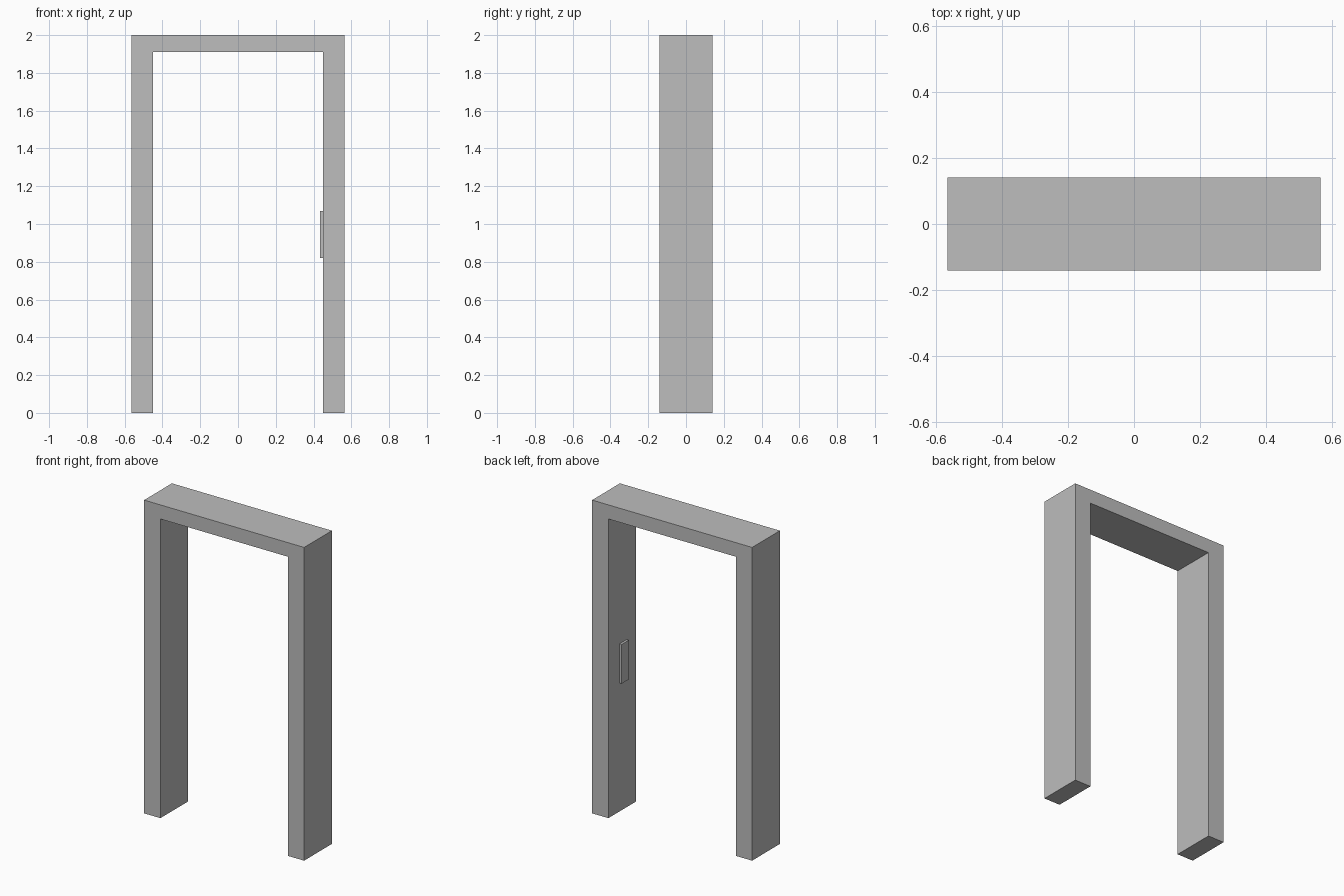
import bpy
import bmesh

cube = bpy.data.objects.get("Cube")
if cube:
    bpy.data.objects.remove(cube, do_unlink=True)

# Single grey material
grey = bpy.data.materials.new("plain grey")
grey.use_nodes = True
colour = (0.51, 0.51, 0.51, 1)
grey.diffuse_color = colour
grey.node_tree.nodes["Principled BSDF"].inputs["Base Color"].default_value = colour


def extruded(name, profile, y_front, y_back):
    """Extrude an (x, z) outline from y_front to y_back."""
    bm = bmesh.new()
    face = bm.faces.new([bm.verts.new((x, y_front, z)) for x, z in profile])
    new = bmesh.ops.extrude_face_region(bm, geom=[face])["geom"]
    verts = [g for g in new if isinstance(g, bmesh.types.BMVert)]
    bmesh.ops.translate(bm, verts=verts, vec=(0, y_back - y_front, 0))
    bmesh.ops.recalc_face_normals(bm, faces=bm.faces)
    mesh = bpy.data.meshes.new(name)
    bm.to_mesh(mesh)
    bm.free()
    mesh.materials.append(grey)
    obj = bpy.data.objects.new(name, mesh)
    bpy.context.collection.objects.link(obj)
    return obj


# Door frame: mirrored half outline forms the two jambs and the head
outer, inner, height, opening = 0.565, 0.45, 2.0, 1.91
half = [(inner, opening), (inner, 0), (outer, 0), (outer, height)]
outline = half + [(-x, z) for x, z in reversed(half)]
extruded("door_frame", outline, -0.14, 0.14)

# Strike plate standing proud of the left jamb's inner face
proud, low, high = 0.435, 0.82, 1.07
extruded("strike_plate",
         [(proud, low), (inner, low), (inner, high), (proud, high)],
         -0.045, 0.027)
